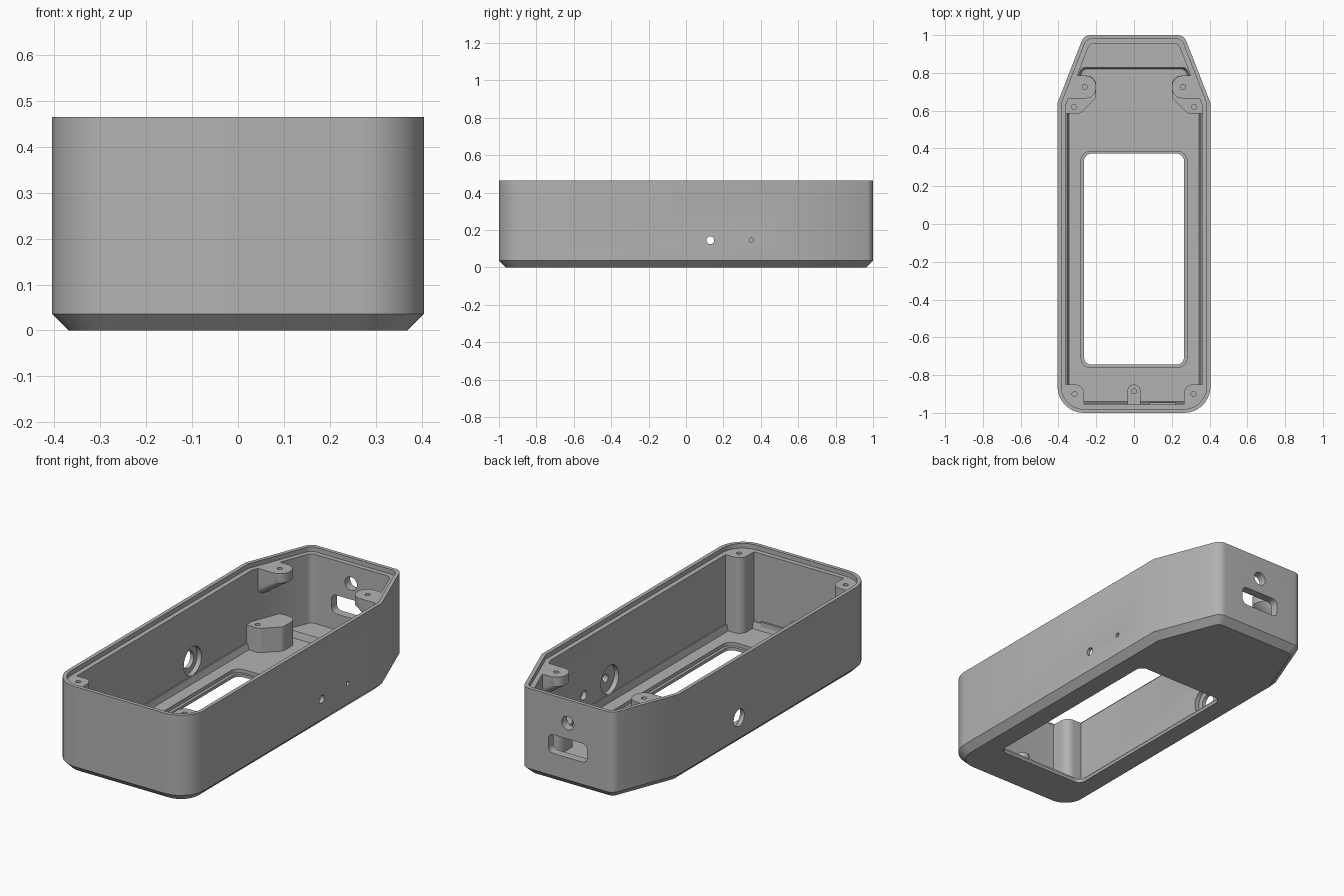
import bpy, bmesh, math
from mathutils import Vector, Matrix

cube = bpy.data.objects.get("Cube")
if cube:
    bpy.data.objects.remove(cube)

grey = bpy.data.materials.new("plain grey")
grey.use_nodes = True
colour = (0.45, 0.45, 0.45, 1)
grey.diffuse_color = colour
grey.node_tree.nodes["Principled BSDF"].inputs["Base Color"].default_value = colour

HEIGHT, LEDGE, DECK, FLOOR = 0.465, 0.44, 0.07, 0.035


def rounded(corners, steps=10):
    """Outline from (x, y, radius) corners, with each corner rounded."""
    out = []
    for i, (x, y, r) in enumerate(corners):
        p = Vector((x, y))
        a = (Vector(corners[i - 1][:2]) - p).normalized()
        b = (Vector(corners[(i + 1) % len(corners)][:2]) - p).normalized()
        if r <= 0:
            out.append(p)
            continue
        half = a.angle(b) / 2
        centre = p + (a + b).normalized() * r / math.sin(half)
        start = p + a * r / math.tan(half) - centre
        end = p + b * r / math.tan(half) - centre
        sweep = start.angle_signed(end)
        for k in range(steps + 1):
            out.append(centre + Matrix.Rotation(-sweep * k / steps, 2) @ start)
    return out


def shell(inset):
    """Plan of the case, moved inwards by inset."""
    w, s = 0.405 - inset, inset * 0.19
    r = max(0.14 - inset, 0.06)
    nose = 0.265 - inset * 0.68
    return rounded([(-w, inset - 1, r), (w, inset - 1, r), (w, 0.64 - s, 0),
                    (nose, 1 - inset, 0.05 - inset * 0.4),
                    (-nose, 1 - inset, 0.05 - inset * 0.4), (-w, 0.64 - s, 0)])


def box(x, y0, y1, r):
    return rounded([(-x, y0, r), (x, y0, r), (x, y1, r), (-x, y1, r)])


def loft(name, rings):
    """Solid skinned through (z, outline) rings."""
    bm = bmesh.new()
    loops = [[bm.verts.new((p.x, p.y, z)) for p in pts] for z, pts in rings]
    n = len(loops[0])
    for low, high in zip(loops, loops[1:]):
        for i in range(n):
            j = (i + 1) % n
            bm.faces.new((low[i], low[j], high[j], high[i]))
    bm.faces.new(loops[0][::-1])
    bm.faces.new(loops[-1])
    bmesh.ops.recalc_face_normals(bm, faces=bm.faces)
    mesh = bpy.data.meshes.new(name)
    bm.to_mesh(mesh)
    bm.free()
    ob = bpy.data.objects.new(name, mesh)
    bpy.context.collection.objects.link(ob)
    mesh.materials.append(grey)
    return ob


def prism(name, pts, z0, z1):
    return loft(name, [(z0, pts), (z1, pts)])


def rod(axis, centre, r, length):
    """Cylindrical cutter centred on a point."""
    ring = [Vector((math.cos(t), math.sin(t))) * r
            for t in (math.tau * k / 32 for k in range(32))]
    ob = prism("drill", ring, -length / 2, length / 2)
    turn = Vector((0, 0, 1)).rotation_difference(Vector(axis)).to_matrix().to_4x4()
    ob.data.transform(Matrix.Translation(centre) @ turn)
    return ob


def combine(ob, tool, operation="DIFFERENCE"):
    tool.hide_render = True
    mod = ob.modifiers.new("cut", "BOOLEAN")
    mod.operation, mod.solver, mod.object = operation, "EXACT", tool
    bpy.context.view_layer.objects.active = ob
    bpy.ops.object.modifier_apply(modifier=mod.name)
    bpy.data.objects.remove(tool)


def finish(ob):
    bpy.ops.object.select_all(action="DESELECT")
    ob.select_set(True)
    bpy.context.view_layer.objects.active = ob
    bpy.ops.object.shade_smooth_by_angle(angle=math.radians(22))


# Hollow case with chamfered base and stepped rim
case = loft("case", [(0, shell(0.036)), (0.036, shell(0)), (HEIGHT, shell(0))])
combine(case, prism("cavity", shell(0.045), DECK, 1))
combine(case, prism("rim_step", shell(0.02), LEDGE, 1))


# Sunken floor pocket, then the window with its step
def pocket(grow):
    w = 0.345 + grow
    return rounded([(-w, -0.94 - grow, 0.09), (w, -0.94 - grow, 0.09), (w, 0.62, 0),
                    (0.27 + grow, 0.82 + grow, 0.03),
                    (-0.27 - grow, 0.82 + grow, 0.03), (-w, 0.62, 0)])


combine(case, loft("pocket", [(FLOOR, pocket(0)), (DECK + 0.01, pocket(0.011))]))
combine(case, prism("window_step", box(0.28, -0.76, 0.385, 0.05), 0.016, 0.2))
combine(case, prism("window", box(0.265, -0.745, 0.373, 0.04), -0.1, 0.2))

# Side holes, each with a wider bore inside: side, y, radius, bore radius
for side, y, r, bore in [(1, 0.13, 0.021, 0.075), (1, 0.35, 0.012, 0.025),
                         (-1, 0.13, 0.045, 0.075)]:
    combine(case, rod((1, 0, 0), (side * 0.4, y, 0.145), r, 0.2))
    combine(case, rod((1, 0, 0), (side * 0.335, y, 0.145), bore, 0.1))

# Back port: round hole above a rounded slot
combine(case, rod((0, 1, 0), (0, 1, 0.34), 0.036, 0.2))
slot = prism("slot", box(0.115, -0.05, 0.05, 0.03), -0.1, 0.1)
slot.data.transform(Matrix.Translation((0, 1, 0.205)) @ Matrix.Rotation(math.pi / 2, 4, "X"))
combine(case, slot)
finish(case)


def boss(name, rings, hole, top):
    """Screw boss trimmed to the wall, with a blind hole."""
    ob = loft(name, rings)
    combine(ob, prism("trim", shell(0.03), 0.01, 1), "INTERSECT")
    combine(ob, rod((0, 0, 1), (*hole, top), 0.013, 0.15))
    finish(ob)


for side, label in [(1, "left"), (-1, "right")]:
    def plan(corners, shift=0):
        return rounded([(side * (x + shift), y, r) for x, y, r in corners])

    # Full height pillar in the front corner
    pillar = plan([(0.265, -0.85, 0.045), (0.5, -0.85, 0), (0.5, -1.1, 0), (0.265, -1.1, 0)])
    boss("front_pillar_" + label, [(0.02, pillar), (LEDGE, pillar)],
         (side * 0.315, -0.9), LEDGE)

    # Rim lug tapering back into the wall
    lug = [(0.2, 0.785, 0.057), (0.6, 0.785, 0), (0.6, 0.665, 0), (0.2, 0.665, 0.057)]
    boss("rim_lug_" + label,
         [(0.3, plan(lug, 0.13)), (0.39, plan(lug)), (LEDGE, plan(lug))],
         (side * 0.26, 0.725), LEDGE)

    # Low post standing beneath the lug
    post = plan([(0.2, 0.785, 0.05), (0.5, 0.785, 0), (0.5, 0.585, 0),
                 (0.285, 0.585, 0.03), (0.2, 0.67, 0.03)])
    boss("low_post_" + label, [(0.02, post), (0.165, post)], (side * 0.318, 0.62), 0.165)

# Small post and catch rib inside the front wall
tab = box(0.035, -1.1, -0.85, 0.034)
boss("front_post", [(0.02, tab), (0.13, tab)], (0, -0.885), 0.13)
rib = prism("front_rib", [Vector((x, y)) for x, y in
            [(0.08, -0.96), (0.22, -0.96), (0.22, -0.945), (0.08, -0.945)]], 0.02, DECK + 0.01)
finish(rib)
